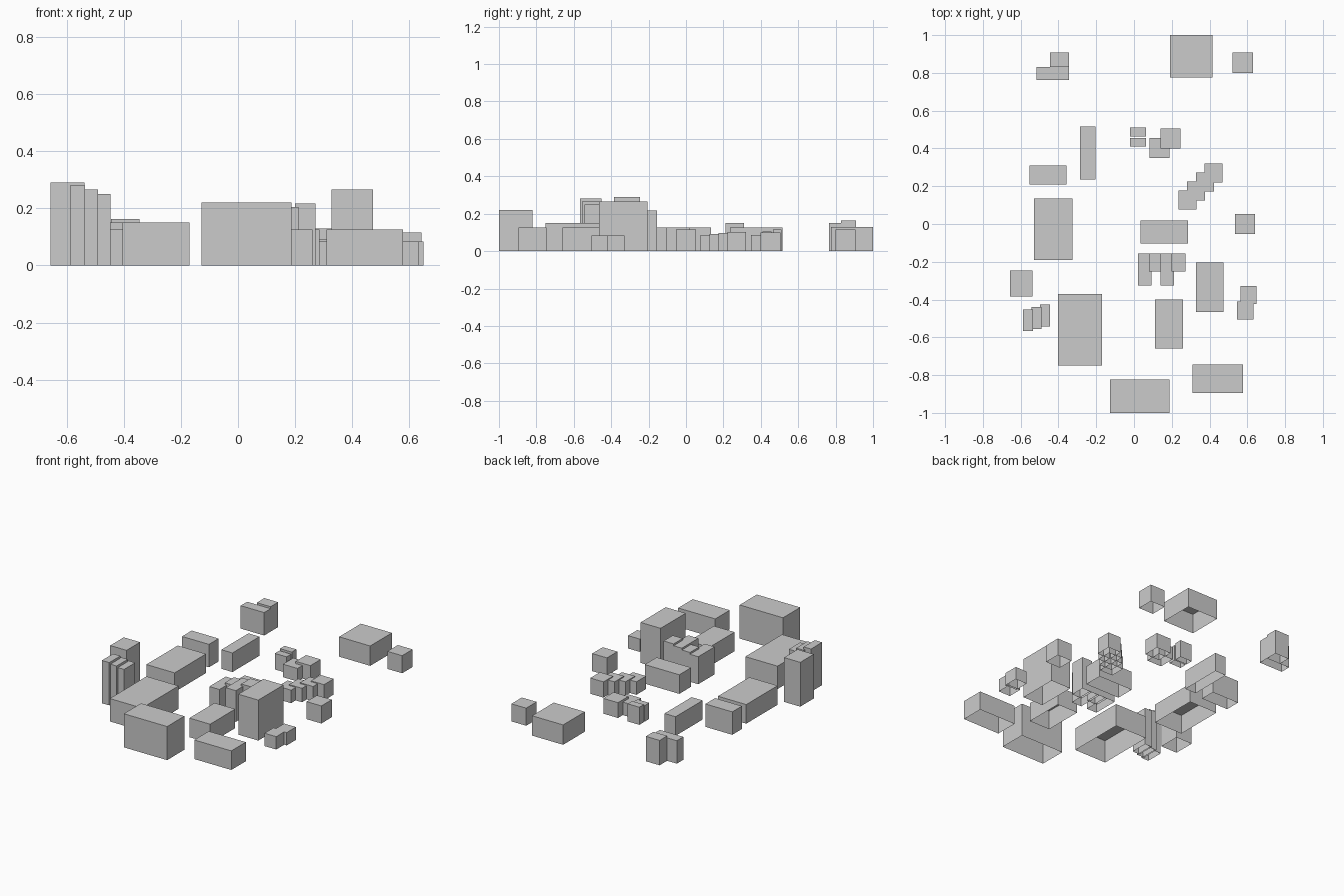
import bpy, bmesh
from mathutils import Matrix

if "Cube" in bpy.data.objects:
    bpy.data.objects.remove(bpy.data.objects["Cube"])


def block(name, x, y, w, d, h=0.125):
    """Flat-roofed building shell centred on x, y and open underneath."""
    bm = bmesh.new()
    place = Matrix.Translation((x, y, h / 2)) @ Matrix.Diagonal((w, d, h, 1))
    bmesh.ops.create_cube(bm, size=1, matrix=place)
    bm.normal_update()
    bottom = [f for f in bm.faces if f.normal.z < -0.5]
    bmesh.ops.delete(bm, geom=bottom, context='FACES_ONLY')
    me = bpy.data.meshes.new(name)
    bm.to_mesh(me)
    bm.free()
    bpy.context.collection.objects.link(bpy.data.objects.new(name, me))


def terrace(name, count, x, y, w, d, h, dx, dy, dh=0.0):
    """Row of equal houses, each shifted and raised by a constant step."""
    for i in range(count):
        block(f"{name}_{i + 1}", x + i * dx, y + i * dy, w, d, h + i * dh)


# large halls, most at the common height
block("north_hall", 0.302, 0.888, 0.225, 0.225, 0.13)
block("west_hall", -0.428, -0.028, 0.205, 0.325)
block("southwest_hall", -0.287, -0.56, 0.233, 0.38, 0.15)
block("south_hall", 0.03, -0.911, 0.314, 0.178, 0.22)
block("southeast_hall", 0.444, -0.82, 0.268, 0.15)
block("inner_hall", 0.185, -0.53, 0.15, 0.26)
block("centre_hall", 0.16, -0.042, 0.25, 0.123)

# narrow blocks
block("narrow_block", -0.245, 0.375, 0.08, 0.28)
block("northwest_block", -0.455, 0.26, 0.195, 0.1, 0.15)

# towers
block("east_tower", 0.4, -0.335, 0.145, 0.26, 0.265)
block("west_tower", -0.597, -0.315, 0.118, 0.14, 0.29)

# two small cubes on the east side
for i, (x, y) in enumerate([(0.576, 0.853), (0.588, 0)]):
    block(f"small_block_{i + 1}", x, y, 0.107, 0.108, 0.115)

# L-shaped pair in the north west
block("north_pair_rear", -0.395, 0.869, 0.1, 0.078, 0.163)
block("north_pair_front", -0.43, 0.797, 0.17, 0.067, 0.15)

# stepped groups of houses
terrace("west_house", 3, -0.562, -0.51, 0.053, 0.115, 0.28, 0.045, 0.0125, -0.015)
terrace("east_house", 2, 0.607, -0.376, 0.085, 0.095, 0.084, -0.018, -0.083)
terrace("twin_house", 2, 0.022, 0.488, 0.085, 0.047, 0.115, 0, -0.055, -0.01)
terrace("corner_house", 2, 0.192, 0.452, 0.106, 0.107, 0.1, -0.058, -0.05, -0.015)
terrace("diagonal_house", 4, 0.283, 0.127, 0.095, 0.1, 0.085, 0.046, 0.048, 0.006)

# centre row: shared rear line, alternately deep and shallow
for i in range(4):
    depth = 0.095 if i % 2 else 0.17
    block(f"centre_house_{i + 1}", 0.057 + i * 0.0595, -0.156 - depth / 2, 0.073, depth, 0.18 + i * 0.012)
